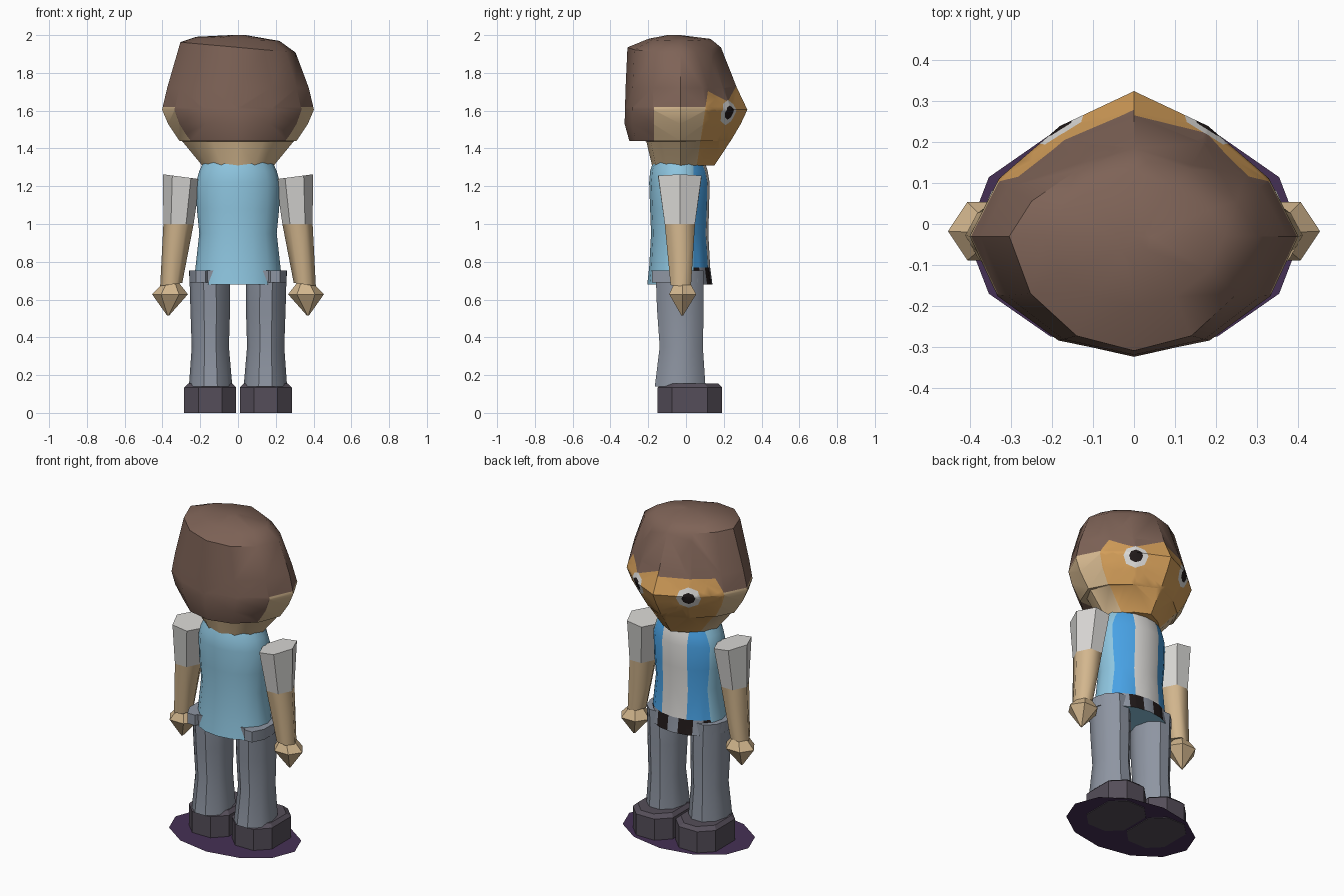
import bpy, bmesh, math
from mathutils import Vector

if "Cube" in bpy.data.objects:
    bpy.data.objects.remove(bpy.data.objects["Cube"])


def mat(name, *c):
    m = bpy.data.materials.new(name)
    m.diffuse_color = (*c, 1)
    m.use_nodes = True
    m.node_tree.nodes["Principled BSDF"].inputs["Base Color"].default_value = m.diffuse_color
    return m


HAIR = mat("brown_hair", .21, .125, .095)
SKIN = mat("tan_skin", .65, .47, .27)
FACE = mat("orange_face", .65, .34, .10)
SKY = mat("light_blue", .27, .56, .74)
BLUE = mat("strong_blue", .065, .36, .78)
WHITE = mat("off_white", .70, .69, .67)
GREY = mat("trouser_grey", .27, .30, .36)
SHOE = mat("shoe_grey", .09, .076, .10)
PURPLE = mat("base_purple", .06, .03, .09)
BLACK = mat("black", .015, .01, .01)


def loft(rings, top_cap=True):
    """Bridge matching closed rings of points (bottom to top) and cap both ends."""
    bm = bmesh.new()
    rows = [[bm.verts.new(p) for p in r] for r in rings]
    n = len(rows[0])
    for a, b in zip(rows, rows[1:]):
        for i in range(n):
            j = (i + 1) % n
            bm.faces.new((a[i], a[j], b[j], b[i]))
    bm.faces.new(rows[0][::-1])
    bm.faces.new(rows[-1])
    bmesh.ops.recalc_face_normals(bm, faces=bm.faces)
    return bm


def oval(n, z, x0, x1, y0, y1, turn=0.0, tilt=0.0):
    """Ring of n points that fills the given box; tilt raises the outer side."""
    cx, cy, rx, ry = (x0 + x1) / 2, (y0 + y1) / 2, (x1 - x0) / 2, (y1 - y0) / 2
    pts = []
    for i in range(n):
        a = 2 * math.pi * i / n + turn
        pts.append((cx + rx * math.cos(a), cy + ry * math.sin(a), z + tilt * math.cos(a)))
    return pts


def cut(bm, co, no, test=lambda c: True):
    """Slice the faces that pass the test along a plane."""
    fs = [f for f in bm.faces if test(f.calc_center_median())]
    geom = set(fs)
    for f in fs:
        geom.update(f.edges)
        geom.update(f.verts)
    bmesh.ops.bisect_plane(bm, geom=list(geom), plane_co=co, plane_no=no, dist=1e-5)


def finish(bm, name, mats, rule=None, angle=40, mirror=False):
    if rule:
        for f in bm.faces:
            f.material_index = mats.index(rule(f.calc_center_median(), f.normal))
    me = bpy.data.meshes.new(name)
    bm.to_mesh(me)
    bm.free()
    ob = bpy.data.objects.new(name, me)
    bpy.context.collection.objects.link(ob)
    for m in mats:
        me.materials.append(m)
    if mirror:
        ob.modifiers.new("mirror", 'MIRROR')
    bpy.ops.object.select_all(action='DESELECT')
    ob.select_set(True)
    bpy.context.view_layer.objects.active = ob
    if angle:
        bpy.ops.object.shade_smooth_by_angle(angle=math.radians(angle))
    return ob


# ---- head: pointed at the front, hair overhangs the neck at the back
HALF = [(0, 1), (.45, .76), (.82, .40), (1, 0), (.83, -.50), (.46, -.87), (0, -1)]
PLAN = HALF + [(-x, y) for x, y in HALF[-2:0:-1]]
CY = -.03


def head_ring(z, rx, yf, yb, lean=0):
    return [(x * rx, CY + y * ((yf - CY) if y > 0 else (CY - yb)), z - lean * x * rx)
            for x, y in PLAN]


head = loft([head_ring(1.31, .19, .15, -.18), head_ring(1.438, .295, .235, -.21),
             head_ring(1.44, .31, .237, -.30), head_ring(1.53, .37, .290, -.325),
             head_ring(1.605, .402, .325, -.323), head_ring(1.72, .375, .270, -.32),
             head_ring(1.935, .305, .185, -.31, .09), head_ring(1.98, .22, .13, -.2, .05),
             head_ring(2.0, .04, -.03, -.10)])
bmesh.ops.triangulate(head, faces=[f for f in head.faces if len(f.verts) == 4])


def hairline(x):
    if x < 0:
        return 1.70
    return 1.65 + (.08 * (.18 - x) / .18 if x < .18 else .08 * (x - .18) / .15)


def face_edge(z):
    return .12 - .15 * (1.73 - z)


# colour borders of hair and face
mid = lambda c: 1.43 < c.z < 1.9
cut(head, (0, .12, 1.73), (0, 1, -.15), lambda c: c.z < 1.95 and abs(c.y) < .3)
isface = lambda c: c.y > face_edge(c.z) and c.z > 1.3
cut(head, (0, 0, 1.62), (0, 0, 1), lambda c: mid(c) and not isface(c))
cut(head, (0, -.17, 0), (0, 1, 0), lambda c: 1.43 < c.z < 1.63)
cut(head, (0, 0, 1.70), (0, 0, 1), lambda c: isface(c) and c.x < 0)
cut(head, (.18, 0, 0), (1, 0, 0), lambda c: isface(c) and c.x > 0)
cut(head, (.18, 0, 1.65), (.08, 0, .18), lambda c: isface(c) and 0 < c.x < .18)
cut(head, (.18, 0, 1.65), (-.08, 0, .15), lambda c: isface(c) and c.x > .18)

# eyes: eight-sided outlines cut into the face
EYE_Z, SIDES = 1.59, 8


def eye_planes(s, r):
    u = Vector((.88, -.47 * s, 0))
    c = Vector((.18 * s, .235, EYE_Z))
    for i in range(SIDES):
        a = 2 * math.pi * (i + .5) / SIDES
        d = u * math.cos(a) + Vector((0, 0, math.sin(a)))
        yield c + d * r * (1 - .1 * abs(math.sin(a))), d


def in_eye(c, r):
    if c.y < .12:
        return False
    return all((c - p).dot(d) < 1e-4 for p, d in eye_planes(1 if c.x > 0 else -1, r))


for s in (1, -1):
    for r in (.068, .038):
        for p, d in eye_planes(s, r):
            cut(head, p, d, lambda c: c.y > .12 and c.x * s > 0 and 1.4 < c.z < 1.75)


def head_rule(c, n):
    if isface(c):
        if in_eye(c, .038):
            return BLACK
        if in_eye(c, .068):
            return WHITE
        return HAIR if c.z > hairline(c.x) else FACE
    if c.z > 1.62 or (c.z > 1.4385 and c.y < -.17):
        return HAIR
    return SKIN


finish(head, "head", [HAIR, SKIN, FACE, WHITE, BLACK], head_rule)

# ---- torso with front stripes and belt
torso = loft([oval(16, z, -w, w, y0, y1) for z, w, y0, y1 in (
    (.68, .235, -.205, .14), (.77, .225, -.195, .128), (.95, .205, -.185, .118),
    (1.08, .218, -.19, .122), (1.22, .222, -.195, .125), (1.28, .205, -.19, .115),
    (1.325, .185, -.175, .10))])
cut(torso, (0, .04, 0), (0, 1, 0))
for x in (-.085, .085):
    cut(torso, (x, 0, 0), (1, 0, 0), lambda c: c.y > .04)
for x in (-.17, -.12, -.035, .035, .12, .17):
    cut(torso, (x, 0, 0), (1, 0, 0), lambda c: c.y > .04 and .68 < c.z < .77)


def torso_rule(c, n):
    if c.y < .04 or abs(n.z) > .9:
        return SKY
    if c.z < .77:
        return GREY if abs(c.x) < .035 or .12 < abs(c.x) < .17 else BLACK
    return WHITE if abs(c.x) < .085 else BLUE


finish(torso, "torso", [SKY, BLUE, WHITE, BLACK, GREY], torso_rule)

# ---- trouser legs
leg = loft([oval(10, .14, .03, .26, -.172, .11), oval(10, .35, .048, .245, -.145, .095),
            oval(10, .55, .042, .252, -.16, .10), oval(10, .69, .042, .256, -.165, .10),
            oval(10, .755, .05, .26, -.17, .10)])
finish(leg, "trouser_legs", [GREY], mirror=True)

# ---- hip flaps showing outside the shirt
hip = loft([oval(8, z, .13, .262, -.19, .07, math.pi / 8) for z in (.69, .755)])
finish(hip, "hip_flaps", [GREY], mirror=True)


# ---- shoes: chamfered blocks
def shoe_ring(z, g):
    x0, x1, y0, y1, c = .01 + g, .285 - g, -.15 + g, .19 - g, .075
    return [(x0 + c, y0, z), (x1 - c, y0, z), (x1, y0 + c, z), (x1, y1 - c, z),
            (x1 - c, y1, z), (x0 + c, y1, z), (x0, y1 - c, z), (x0, y0 + c, z)]


shoe = loft([shoe_ring(0, 0), shoe_ring(.135, 0), shoe_ring(.155, .02)])
finish(shoe, "shoes", [SHOE], angle=25, mirror=True)

# ---- arms: white sleeve above bare forearm
T = math.pi / 6
sleeve = loft([oval(6, 1.0, .235, .395, -.125, .06, 0), oval(6, 1.25, .20, .397, -.165, .10, 0, .013)])
finish(sleeve, "sleeves", [WHITE], angle=25, mirror=True)
forearm = loft([oval(6, .68, .295, .412, -.09, .035, 0, -.008), oval(6, 1.0, .235, .395, -.125, .06, 0)])
finish(forearm, "forearms", [SKIN], angle=65, mirror=True)

# ---- hands: faceted cones
hand = loft([oval(6, .515, .365, .375, -.025, -.015), oval(6, .628, .265, .455, -.10, .065),
             oval(6, .685, .31, .40, -.07, .03)])
finish(hand, "hands", [SKIN], angle=25, mirror=True)

# ---- flat base patch under the shoes
base = bmesh.new()
base.faces.new([base.verts.new(p) for p in oval(12, .004, -.41, .41, -.313, .257)])
finish(base, "base_patch", [PURPLE], angle=0)
